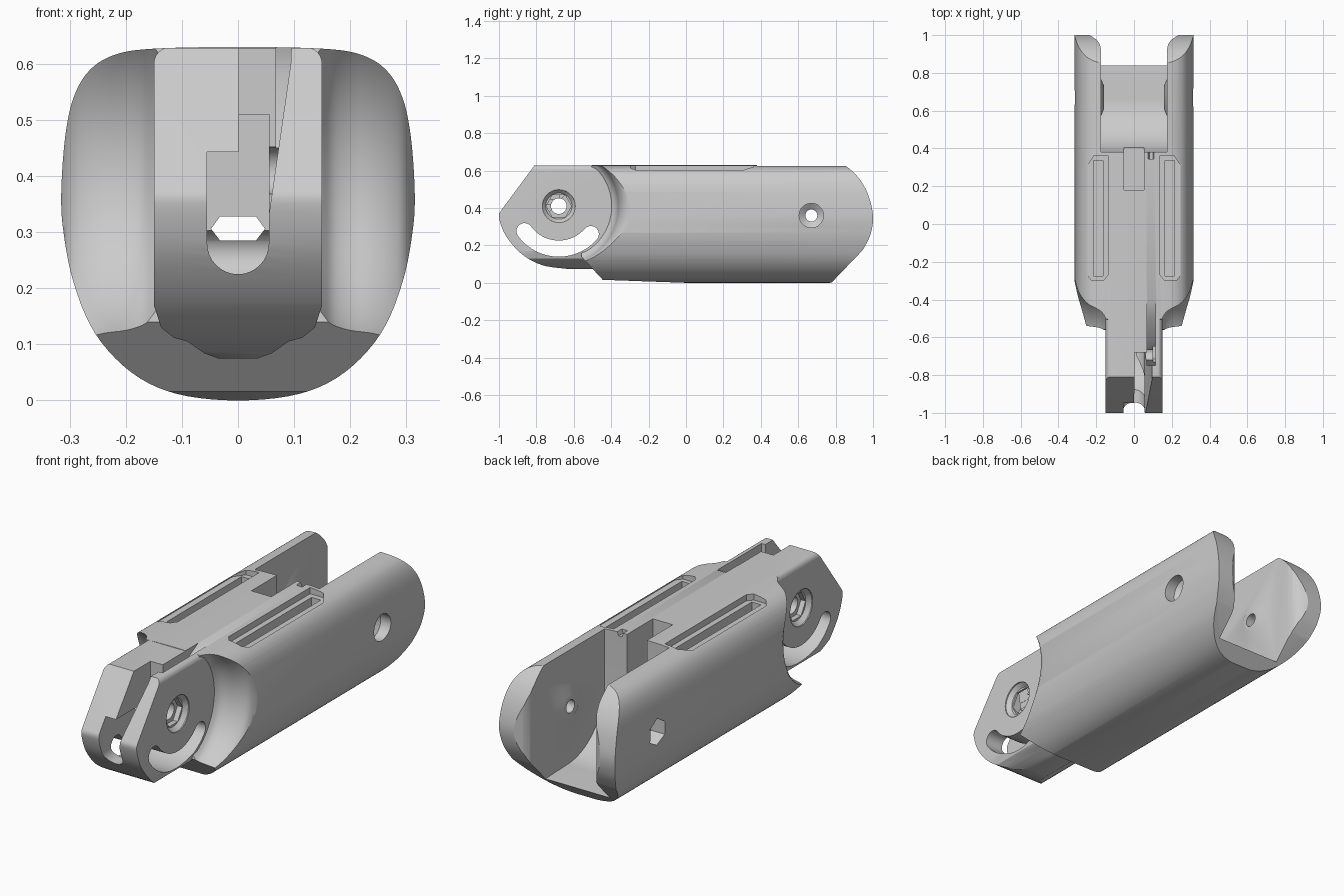
import bpy, bmesh, math
from mathutils import Vector

if "Cube" in bpy.data.objects:
    bpy.data.objects.remove(bpy.data.objects["Cube"])

PLACE = {'x': lambda t, u, v: (t, u, v),
         'y': lambda t, u, v: (u, t, v),
         'z': lambda t, u, v: (u, v, t)}


def make(name, bm):
    bmesh.ops.remove_doubles(bm, verts=bm.verts, dist=1e-5)
    bmesh.ops.recalc_face_normals(bm, faces=bm.faces)
    me = bpy.data.meshes.new(name)
    bm.to_mesh(me)
    bm.free()
    ob = bpy.data.objects.new(name, me)
    bpy.context.collection.objects.link(ob)
    return ob


def prism(name, pts, axis, a, b):
    """Extrude a 2D outline along an axis from a to b."""
    bm = bmesh.new()
    lo, hi = [[bm.verts.new(PLACE[axis](t, u, v)) for u, v in pts] for t in (a, b)]
    bm.faces.new(lo)
    bm.faces.new(hi)
    n = len(pts)
    for i in range(n):
        j = (i + 1) % n
        bm.faces.new((lo[i], lo[j], hi[j], hi[i]))
    return make(name, bm)


def turned(name, prof, cy, cz, seg=48, turn=0.0):
    """Solid turned round an x-parallel axis; prof holds (x, radius)."""
    bm = bmesh.new()
    rings = []
    for x, r in prof:
        rings.append([bm.verts.new((x, cy + r * math.cos(turn + 2 * math.pi * k / seg),
                                    cz + r * math.sin(turn + 2 * math.pi * k / seg))) for k in range(seg)])
    bm.faces.new(rings[0])
    bm.faces.new(rings[-1])
    for p, q in zip(rings, rings[1:]):
        for k in range(seg):
            m = (k + 1) % seg
            bm.faces.new((p[k], p[m], q[m], q[k]))
    return make(name, bm)


def spline(pts, n=5, closed=False):
    """Catmull-Rom curve through the points."""
    P = [Vector(p) for p in pts]
    m = len(P)
    out = []
    for i in range(m if closed else m - 1):
        g = (lambda k: P[k % m]) if closed else (lambda k: P[max(0, min(m - 1, k))])
        a, b, c, d = g(i - 1), g(i), g(i + 1), g(i + 2)
        for s in range(n):
            t = s / n
            out.append(tuple(0.5 * (2 * b + (c - a) * t + (2 * a - 5 * b + 4 * c - d) * t * t
                                    + (3 * b - a - 3 * c + d) * t ** 3)))
    return out if closed else out + [tuple(P[-1])]


def arc(cx, cy, r, a0, a1, n=16):
    return [(cx + r * math.cos(math.radians(a0 + (a1 - a0) * i / n)),
             cy + r * math.sin(math.radians(a0 + (a1 - a0) * i / n))) for i in range(n + 1)]


def box(x0, x1, y0, y1, z0, z1):
    return prism("cutter", [(x0, y0), (x1, y0), (x1, y1), (x0, y1)], 'z', z0, z1)


def combine(ob, other, op='DIFFERENCE'):
    other.hide_render = True
    mod = ob.modifiers.new("bool", 'BOOLEAN')
    mod.operation, mod.solver, mod.object = op, 'EXACT', other
    bpy.context.view_layer.objects.active = ob
    bpy.ops.object.modifier_apply(modifier=mod.name)
    bpy.data.objects.remove(other)


def mirror_pts(half):
    return half + [(-x, z) for x, z in reversed(half) if x > 1e-6]


# Main shell: rounded cross-section trimmed by the side outline
half = [(0, 0), (.11, .012), (.19, .05), (.255, .12), (.293, .21), (.311, .3), (.315, .37),
        (.308, .47), (.293, .54), (.265, .588), (.22, .616), (.15, .627), (0, .63)]
section = spline(mirror_pts(half[:-1] + [(.0, .63)]), 5, True)
body = prism("finger_segment", section, 'y', -.7, 1.1)
tip = spline([(.83, .64), (.88, .605), (.935, .545), (.978, .46), (1.0, .35),
              (.985, .255), (.945, .175)], 6)
outline = [(-.5, .66), (.8, .66)] + tip + [(.78, .003), (.7, -.02), (0, -.02), (0, 0),
                                           (-.445, .016), (-.56, .14)]
combine(body, prism("cutter", outline, 'x', -.5, .5), 'INTERSECT')

# Scooped shoulders round the front joint
JY, JZ = -.68, .41
scoop = spline([(.14, .27), (.152, .285), (.17, .303), (.2, .315), (.24, .322),
                (.275, .335), (.3, .355), (.32, .40)], 4)
for s in (1, -1):
    combine(body, turned("cutter", [(s * x, r) for x, r in scoop], JY, JZ, 96))

# Front joint tongue
side = [(-.3, .628), (-.81, .628)] + spline(
    [(-.99, .385), (-1.0, .35), (-.965, .255), (-.88, .155), (-.77, .095), (-.64, .075)], 5) + [(-.3, .075)]
tongue = prism("joint_tongue", side, 'x', -.2, .2)
tsec = mirror_pts([(0, .07), (.03, .073), (.06, .084), (.09, .105), (.115, .112), (.137, .13),
                   (.15, .17)] + arc(.12, .6, .03, 0, 90, 6))
combine(tongue, prism("cutter", tsec, 'y', -1.1, -.2), 'INTERSECT')
combine(body, tongue, 'UNION')

# Rear fork slot with a curved floor, flared at the tips
PY, PZ = .67, .36
slot = [(1.2, .8), (.38, .8)] + arc(PY, PZ, .29, 180, 270, 20) + [(PY + .01, .07), (1.2, .05)]
combine(body, prism("cutter", slot, 'x', -.175, .175))
flare = mirror_pts([(0, .85), (.17, .9), (.18, .95), (.197, .975), (.222, .992), (.25, 1.01), (.25, 1.2)])
combine(body, prism("cutter", flare, 'z', .1, .8))

# Fork bosses and pin holes
for s in (1, -1):
    combine(body, turned("boss", [(s * .22, .105), (s * .175, .1), (s * .158, .06)], PY, PZ), 'UNION')
combine(body, turned("cutter", [(-.4, .032), (.4, .032)], PY, PZ, 32))
combine(body, turned("cutter", [(.235, .03), (.25, .05), (.26, .065), (.4, .065)], PY, PZ, 40))
combine(body, turned("cutter", [(-.4, .065), (-.24, .065)], PY, PZ, 6, math.pi / 6))

# Front joint hole, hex seats and curved guide slot
combine(body, turned("cutter", [(-.3, .042), (.3, .042)], JY, JZ, 32))
for s in (1, -1):
    combine(body, turned("cutter", [(s * .1, .068), (s * .3, .068)], JY, JZ, 6))
    combine(body, turned("cutter", [(s * .125, .07), (s * .145, .088), (s * .2, .09)], JY, JZ, 40))
A0, A1, RM, W = 216, 319, .227, .043
ca, cb = arc(JY, JZ, RM, A0, A1, 1)
guide = (arc(JY, JZ, RM + W, A0, A1, 24) + arc(*cb, W, A1, A1 + 180, 10)[1:-1]
         + arc(JY, JZ, RM - W, A1, A0, 24) + arc(*ca, W, A0 + 180, A0 + 360, 10)[1:-1])
combine(body, prism("cutter", guide, 'x', -.3, .3))

# Cord channels through the tongue and the body
combine(body, prism("cutter", arc(0, .28, .055, 180, 360, 16) + [(.055, .51), (.001, .51), (.001, .443), (-.055, .443)],
                    'y', -1.2, -.5))
combine(body, prism("cutter", [(.002, .75), (.1, .75), (.094, .6), (.055, .33), (.002, .33)], 'y', -1.2, -.68))
combine(body, prism("cutter", [(-.048, .306), (-.032, .285), (.032, .285), (.048, .306), (.032, .328), (-.032, .328)],
                    'y', -.6, .5))
combine(body, box(-.054, .054, .18, .45, .24, .8))
groove = [(-.75, .8), (-.75, .36), (-.62, .5), (-.5, .58), (-.4, .632), (-.4, .8)]
combine(body, prism("cutter", groove, 'x', .068, .115))
combine(body, prism("cutter", [(.065, .66), (.118, .66), (.1, .61), (.082, .61)], 'y', .345, .45))

# Paired top pockets with a deeper inner groove
for s in (1, -1):
    rim = [(.138, -.27), (.16, -.297), (.225, -.297), (.247, -.27), (.247, .31), (.21, .362), (.138, .362)]
    combine(body, prism("cutter", [(s * x, y) for x, y in rim], 'z', .597, .8))
    xs = sorted((s * .165, s * .215))
    combine(body, box(*xs, -.275, .335, .51, .8))

# Smooth shading with crisp edges
bpy.ops.object.select_all(action='DESELECT')
body.select_set(True)
bpy.context.view_layer.objects.active = body
bpy.ops.object.shade_smooth_by_angle(angle=math.radians(28))
